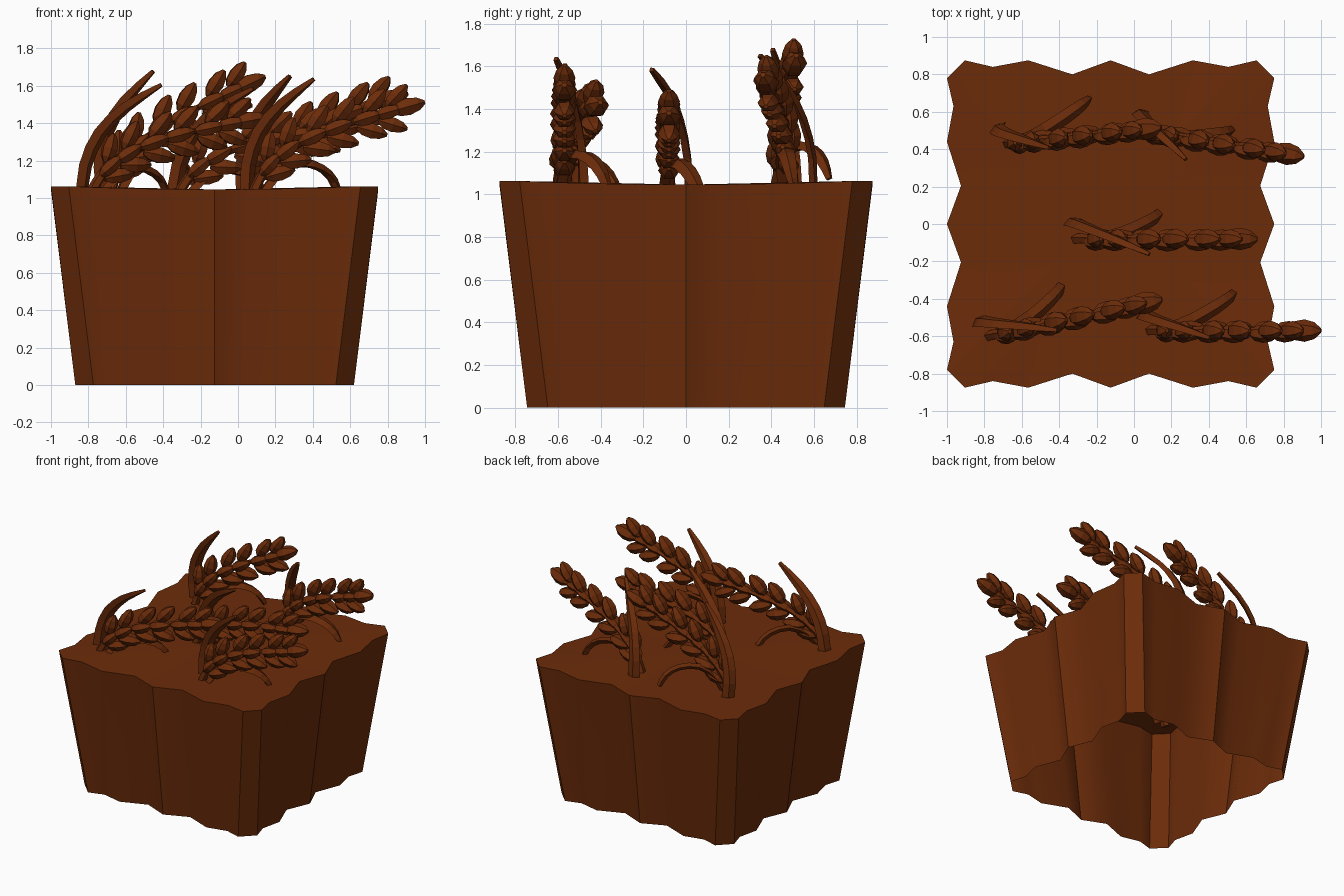
import bpy, bmesh, math
from mathutils import Vector, Matrix

if "Cube" in bpy.data.objects:
    bpy.data.objects.remove(bpy.data.objects["Cube"])

brown = bpy.data.materials.new("dark_brown")
brown.diffuse_color = (0.150, 0.025, 0.003, 1)
brown.use_nodes = True
brown.node_tree.nodes["Principled BSDF"].inputs["Base Color"].default_value = brown.diffuse_color


def finish(bm, name, recalc=True, smooth=None):
    if recalc:
        bmesh.ops.recalc_face_normals(bm, faces=bm.faces)
    me = bpy.data.meshes.new(name)
    bm.to_mesh(me)
    bm.free()
    me.materials.append(brown)
    ob = bpy.data.objects.new(name, me)
    bpy.context.collection.objects.link(ob)
    if smooth:
        bpy.ops.object.select_all(action='DESELECT')
        ob.select_set(True)
        bpy.context.view_layer.objects.active = ob
        bpy.ops.object.shade_smooth_by_angle(angle=math.radians(smooth))
    return ob


def loft(bm, rings):
    """Skin a list of closed rings and cap both ends."""
    vs = [[bm.verts.new(p) for p in r] for r in rings]
    n = len(vs[0])
    for a, b in zip(vs, vs[1:]):
        for i in range(n):
            bm.faces.new((a[i], a[(i + 1) % n], b[(i + 1) % n], b[i]))
    bm.faces.new(vs[0][::-1])
    bm.faces.new(vs[-1])


def tangent(path, i):
    return (path[min(i + 1, len(path) - 1)] - path[max(i - 1, 0)]).normalized()


def ribbon(bm, path, widths, side, thick=None, sides=4, ratio=1):
    """Sweep a section along a path; thick caps its depth, ratio scales it."""
    rings = []
    for i, p in enumerate(path):
        t = tangent(path, i)
        u = (side - t * side.dot(t)).normalized()
        v = t.cross(u)
        w = widths[i]
        h = w * ratio if thick is None else min(thick, w)
        rings.append([p + u * w * math.cos(k * math.tau / sides)
                      + v * h * math.sin(k * math.tau / sides) for k in range(sides)])
    loft(bm, rings)


def grain(bm, start, direction, length, radius):
    """Faceted six-sided kernel, a little wider than deep."""
    d = direction.normalized()
    prof = [(0, .35), (.2, .85), (.5, 1), (.8, .75), (1, .22)]
    path = [start + d * length * f for f, r in prof]
    ribbon(bm, path, [radius * r for f, r in prof], Vector((0, 1, 0)), sides=6, ratio=.88)


def smooth_path(pts, n=4):
    """Catmull-Rom resampling."""
    P = [Vector(p) for p in pts]
    P = [2 * P[0] - P[1]] + P + [2 * P[-1] - P[-2]]
    out = []
    for i in range(1, len(P) - 2):
        a, b, c, d = P[i - 1:i + 3]
        for k in range(n):
            t = k / n
            out.append(.5 * (2 * b + (c - a) * t + (2 * a - 5 * b + 4 * c - d) * t * t
                             + (3 * b - a - 3 * c + d) * t ** 3))
    return out + [P[-2]]


# fluted, tapered soil block, open underneath: (t top, t bottom, distance out top)
half = [(.78, .648, .875), (.63, .53, .84), (.44, .375, .875), (.205, .18, .80)]
side = [(-t, -b, d) for t, b, d in half] + [(0, 0, .875)] + half[::-1]
cx = -.125
bm = bmesh.new()
top, bot = [], []
for q in range(4):
    turn = Matrix.Translation((cx, 0, 0)) @ Matrix.Rotation(q * math.pi / 2, 4, 'Z')
    for t, b, d in side:
        top.append(bm.verts.new(turn @ Vector((d, t, 1.045 + .017 * (t / .78) ** 2))))
        bot.append(bm.verts.new(turn @ Vector((d - .13, b, 0))))
mid = bm.verts.new((cx, 0, 1.045))
n = len(top)
for i in range(n):
    j = (i + 1) % n
    bm.faces.new((bot[i], bot[j], top[j], top[i]))
    bm.faces.new((top[i], top[j], mid))
finish(bm, "soil_block", recalc=False, smooth=42)

# one wheat plant leaning along +x, placed by base point, yaw and pitch
ear_pts = [(-.02, 0, -.08), (.02, 0, .03), (.08, 0, .12), (.22, 0, .23),
           (.40, 0, .31), (.60, 0, .375), (.76, 0, .42)]
tall_pts = [(-.035, .09, -.08), (-.03, .085, .12), (.03, .06, .3), (.15, .02, .45), (.32, -.04, .585)]
droop_pts = [(.03, -.01, -.06), (.12, .01, .07), (.24, .06, .135), (.36, .13, .11), (.43, .18, .04), (.455, .21, -.05)]


def wheat(name, base, yaw, pitch, leaf_yaw):
    def place(angle):
        return (Matrix.Translation(base) @ Matrix.Rotation(math.radians(angle), 4, 'Z')
                @ Matrix.Rotation(math.radians(-pitch), 4, 'Y'))
    # stem
    bm = bmesh.new()
    path = smooth_path(ear_pts, 3)
    m = len(path)
    ribbon(bm, path, [.032 - .02 * i / m for i in range(m)], Vector((0, 1, 0)), sides=5)
    bm.transform(place(yaw))
    finish(bm, name + "_stem")
    # kernels in upper, lower and middle rows
    bm = bmesh.new()
    fine = smooth_path(ear_pts, 10)
    first, last, count = 19, len(fine) - 5, 6
    for k in range(count):
        i = round(first + (last - first) * k / (count - 1))
        t = tangent(fine, i)
        up = Vector((-t.z, 0, t.x))
        size = 1 - .1 * abs(k - 2.5) / 3
        for s in (1, -1):
            o = fine[i] + up * s * .03 + t * (.02 if s > 0 else -.04)
            grain(bm, o, t + up * s * .62, .175 * size, .056 * size)
        grain(bm, fine[i] - t * .05 + Vector((0, -.012, 0)),
              t + Vector((0, -.08, 0)), .165 * size, .05 * size)
    t = tangent(fine, len(fine) - 1)
    grain(bm, fine[-1] - t * .02, t, .18, .06)
    bm.transform(place(yaw))
    finish(bm, name + "_kernels")
    # upright and drooping leaves
    bm = bmesh.new()
    path = smooth_path(tall_pts, 2)
    m = len(path) - 1
    ribbon(bm, path, [.045 * (1 - .7 * (i / m) ** 4) for i in range(m + 1)],
           Vector((.6, .4, -.5)), .02)
    path = smooth_path(droop_pts, 2)
    m = len(path) - 1
    ribbon(bm, path, [.042 * (1 - .6 * (i / m) ** 4) for i in range(m + 1)],
           Vector((-.4, .8, .35)), .022)
    bm.transform(place(leaf_yaw))
    finish(bm, name + "_leaves")


wheat("wheat_front_left", (-.78, -.60, 1.05), 12, -5, 11)
wheat("wheat_front_right", (.085, -.57, 1.05), 0, 0, 0)
wheat("wheat_middle", (-.31, -.08, 1.05), 0, -8, -6)
wheat("wheat_back_left", (-.68, .43, 1.05), 6, 9, 4)
wheat("wheat_back_right", (.03, .50, 1.05), -9, 3, -24)
